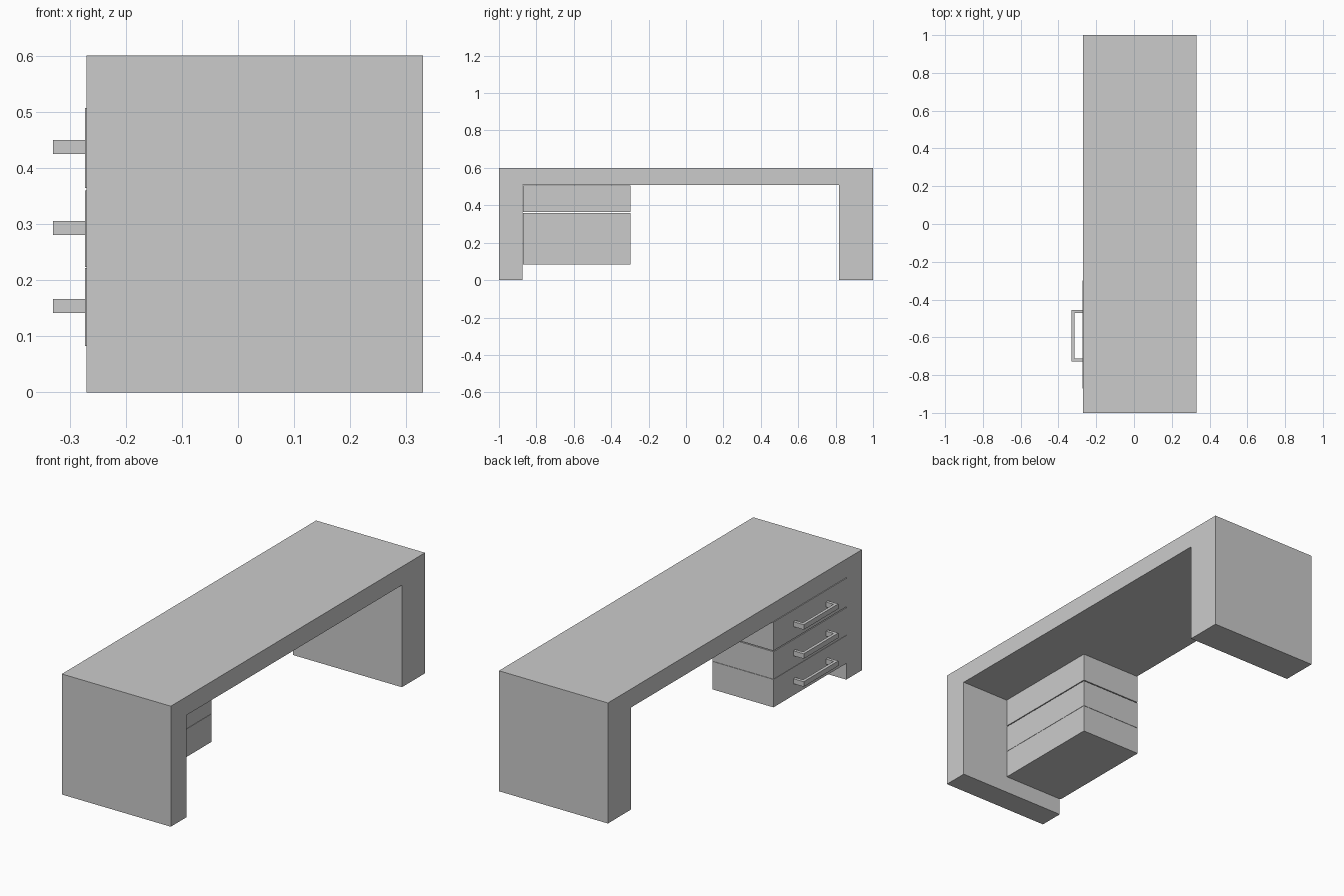
import bpy, bmesh

if "Cube" in bpy.data.objects:
    bpy.data.objects.remove(bpy.data.objects["Cube"])


def extrude_profile(name, points, direction):
    """Close a planar outline and extrude it into a solid."""
    bm = bmesh.new()
    face = bm.faces.new([bm.verts.new(p) for p in points])
    result = bmesh.ops.extrude_face_region(bm, geom=[face], use_keep_orig=True)
    moved = [g for g in result["geom"] if isinstance(g, bmesh.types.BMVert)]
    bmesh.ops.translate(bm, verts=moved, vec=direction)
    bmesh.ops.recalc_face_normals(bm, faces=bm.faces)
    mesh = bpy.data.meshes.new(name)
    bm.to_mesh(mesh)
    bm.free()
    obj = bpy.data.objects.new(name, mesh)
    bpy.context.collection.objects.link(obj)
    return obj


# Desk frame: top and two slab legs as one arch profile (y, z)
arch = [(-1, 0), (-0.875, 0), (-0.875, 0.508), (0.818, 0.508),
        (0.818, 0), (1, 0), (1, 0.6), (-1, 0.6)]
extrude_profile("desk_frame", [(-0.27, y, z) for y, z in arch], (0.6, 0, 0))

# Drawer footprint (x, y), slightly proud of the desk edge
FRONT, BACK = -0.273, 0.063
footprint = [(FRONT, -0.872), (BACK, -0.872), (BACK, -0.298), (FRONT, -0.298)]

# Bracket handle outline (x, y)
handle = [(FRONT, -0.727), (-0.33, -0.727), (-0.33, -0.455), (FRONT, -0.455),
          (FRONT, -0.471), (-0.315, -0.471), (-0.315, -0.711), (FRONT, -0.711)]

# Three stacked drawers, each with a handle
drawers = {"bottom": (0.083, 0.222), "middle": (0.2235, 0.360), "top": (0.3645, 0.507)}
handle_bottoms = {"bottom": 0.141, "middle": 0.280, "top": 0.425}
for level, (low, high) in drawers.items():
    extrude_profile(level + "_drawer", [(x, y, low) for x, y in footprint],
                    (0, 0, high - low))
    extrude_profile(level + "_handle",
                    [(x, y, handle_bottoms[level]) for x, y in handle],
                    (0, 0, 0.025))
